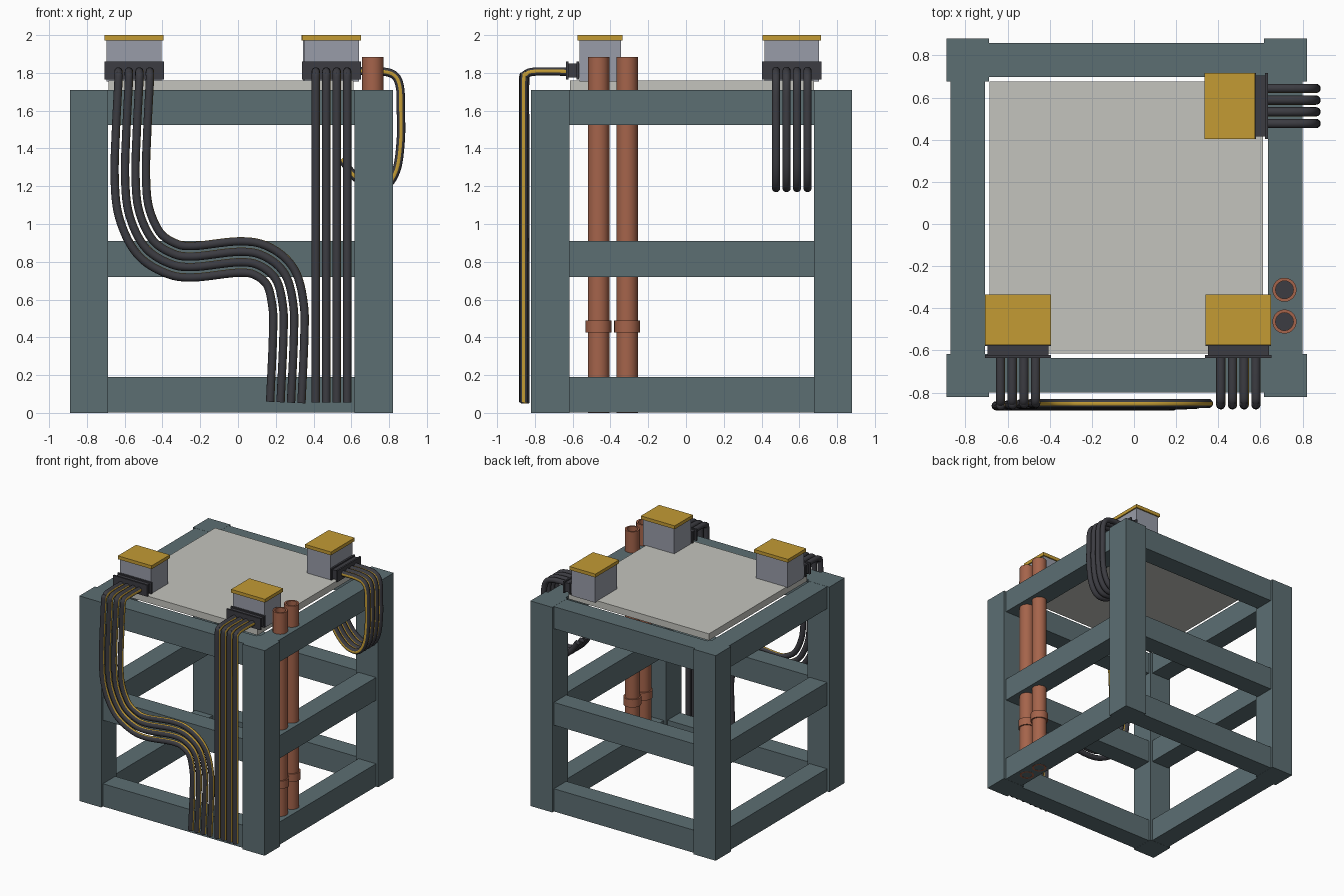
import bpy, bmesh, math
from mathutils import Vector, Quaternion

if "Cube" in bpy.data.objects:
    bpy.data.objects.remove(bpy.data.objects["Cube"])


def material(name, rgb):
    m = bpy.data.materials.new(name)
    m.diffuse_color = (*rgb, 1)
    m.use_nodes = True
    m.node_tree.nodes["Principled BSDF"].inputs["Base Color"].default_value = m.diffuse_color
    return m


TEAL = material("teal_steel", (0.107, 0.156, 0.171))
GOLD = material("gold", (0.546, 0.328, 0.034))
PALE = material("pale_panel", (0.552, 0.552, 0.510))
GREY = material("grey_housing", (0.314, 0.332, 0.392))
DARK = material("charcoal", (0.045, 0.045, 0.054))
COPPER = material("copper", (0.376, 0.127, 0.070))


def finish(bm, name, mats, smooth=False):
    bmesh.ops.recalc_face_normals(bm, faces=bm.faces)
    me = bpy.data.meshes.new(name)
    bm.to_mesh(me)
    bm.free()
    for m in mats:
        me.materials.append(m)
    ob = bpy.data.objects.new(name, me)
    bpy.context.collection.objects.link(ob)
    if smooth:
        bpy.ops.object.select_all(action='DESELECT')
        ob.select_set(True)
        bpy.context.view_layer.objects.active = ob
        bpy.ops.object.shade_smooth_by_angle(angle=math.radians(40))
    return ob


def box(name, lo, hi, mat):
    bm = bmesh.new()
    bmesh.ops.create_cube(bm, size=1)
    for v in bm.verts:
        v.co = [l + (c + 0.5) * (h - l) for c, l, h in zip(v.co, lo, hi)]
    return finish(bm, name, [mat])


def lathe(name, x, y, profile, mat, sides=32):
    """Spin a closed (radius, z) profile round a vertical axis."""
    bm = bmesh.new()
    rings = [[bm.verts.new((x + r * math.cos(2 * math.pi * i / sides),
                            y + r * math.sin(2 * math.pi * i / sides), z))
              for i in range(sides)] for r, z in profile]
    for k, a in enumerate(rings):
        b = rings[(k + 1) % len(rings)]
        for i in range(sides):
            j = (i + 1) % sides
            bm.faces.new((a[i], a[j], b[j], b[i]))
    return finish(bm, name, [mat], True)


def spline(points, steps=8):
    """Catmull-Rom curve through the points."""
    p = [Vector(q) for q in points]
    p = [2 * p[0] - p[1]] + p + [2 * p[-1] - p[-2]]
    out = []
    for i in range(1, len(p) - 2):
        a, b, c, d = p[i - 1:i + 3]
        for k in range(steps):
            t = k / steps
            out.append(0.5 * (2 * b + (c - a) * t + (2 * a - 5 * b + 4 * c - d) * t * t
                              + (3 * b - a - 3 * c + d) * t ** 3))
    out.append(p[-2])
    return out


def cable_bundle(name, points, side, tilt, radius=0.022, sides=16):
    """Four parallel cables, each with a gold stripe along one side."""
    path = spline(points)
    side = Vector(side)
    frames, prev = [], None
    for i, c in enumerate(path):
        t = (path[min(i + 1, len(path) - 1)] - path[max(i - 1, 0)]).normalized()
        if prev:
            side = prev.rotation_difference(t) @ side
        side = (side - t * side.dot(t)).normalized()
        frames.append((c, side.copy(), t.cross(side)))
        prev = t
    for n in range(4):
        off = (n - 1.5) * 0.0555
        bm = bmesh.new()
        rings = []
        for c, s, u in frames:
            ring = []
            for k in range(sides):
                a = 2 * math.pi * k / sides + tilt
                ring.append(bm.verts.new(c + s * (off + radius * math.cos(a))
                                         + u * radius * math.sin(a)))
            rings.append(ring)
        for a, b in zip(rings, rings[1:]):
            for k in range(sides):
                j = (k + 1) % sides
                f = bm.faces.new((a[k], a[j], b[j], b[k]))
                f.material_index = int(k in (0, sides - 1))
        bm.faces.new(rings[0])
        bm.faces.new(rings[-1])
        finish(bm, f"{name}_{n + 1}", [DARK, GOLD], True)


# Frame: four posts and three levels of rails
X0, X1, Y0, Y1, W, H = -0.89, 0.82, -0.82, 0.88, 0.203, 1.71
for sx, x in (("left", X0), ("right", X1 - W)):
    for sy, y in (("front", Y0), ("back", Y1 - W)):
        box(f"{sy}_{sx}_post", (x, y, 0), (x + W, y + W, H), TEAL)
G = 0.02
for level, z0, z1 in (("bottom", 0.001, 0.19), ("middle", 0.72, 0.91), ("top", 1.525, 1.709)):
    for s, y in (("front", Y0), ("back", Y1 - W)):
        box(f"{level}_{s}_rail", (X0 + W, y + G, z0), (X1 - W, y + W - G, z1), TEAL)
    for s, x in (("left", X0), ("right", X1 - W)):
        box(f"{level}_{s}_rail", (x + G, Y0 + W, z0), (x + W - G, Y1 - W, z1), TEAL)

# Top panel
box("top_panel", (-0.685, -0.615, 1.705), (0.612, 0.677, 1.76), PALE)


# Junction boxes with a ridged connector on the outlet side
def junction_box(name, cx, cy, turn):
    def part(label, a0, a1, d0, d1, z0, z1, mat):
        # a runs along the outlet face, d points out of it
        if turn:
            lo, hi = (cx + d0, cy + a0, z0), (cx + d1, cy + a1, z1)
        else:
            lo, hi = (cx + a0, cy - d1, z0), (cx + a1, cy - d0, z1)
        box(f"{name}_{label}", lo, hi, mat)
    part("body", -0.145, 0.145, -0.11, 0.11, 1.755, 1.972, GREY)
    part("lid", -0.156, 0.156, -0.12, 0.12, 1.972, 2.0, GOLD)
    part("connector", -0.145, 0.145, 0.11, 0.18, 1.775, 1.85, DARK)
    part("inner_flange", -0.156, 0.156, 0.111, 0.125, 1.765, 1.86, DARK)
    part("outer_flange", -0.157, 0.157, 0.166, 0.18, 1.765, 1.86, DARK)


junction_box("front_left_box", -0.55, -0.455, False)
junction_box("front_right_box", 0.495, -0.455, False)
junction_box("back_right_box", 0.455, 0.56, True)

# Cable bundles
F = -0.857


def outlet(x):
    return [(x, -0.62, 1.805), (x, -0.72, 1.808), (x, -0.815, 1.805),
            (x, -0.845, 1.79), (x, F, 1.755)]


bend = [(-0.563, 1.5), (-0.57, 1.25), (-0.55, 1.06), (-0.475, 0.9), (-0.36, 0.82),
        (-0.24, 0.80), (0, 0.825), (0.125, 0.805), (0.225, 0.72), (0.265, 0.57),
        (0.268, 0.4), (0.253, 0.055)]
cable_bundle("curved_cable", outlet(-0.55) + [(x, F, z) for x, z in bend], (1, 0, 0), 0.12)
cable_bundle("straight_cable", outlet(0.495) + [(0.495, F, 1.4), (0.495, F, 0.055)],
             (1, 0, 0), 0.12)
loop = [(0.62, 1.81), (0.76, 1.808), (0.83, 1.785), (0.858, 1.72), (0.862, 1.6), (0.862, 1.45),
        (0.84, 1.29), (0.78, 1.2), (0.69, 1.2), (0.61, 1.26), (0.55, 1.345)]
cable_bundle("looped_cable", [(x, 0.56, z) for x, z in loop], (0, -1, 0), 0.0)

# Copper pipes with collars and a dark core
for n, y in enumerate((-0.463, -0.312), 1):
    px = 0.714
    lathe(f"pipe_{n}", px, y, [(0.057, 0), (0.057, 1.885), (0.042, 1.885), (0.042, 0)], COPPER)
    lathe(f"pipe_collar_{n}", px, y, [(0.05, 0.425), (0.068, 0.425), (0.068, 0.49), (0.05, 0.49)],
          COPPER)
    bm = bmesh.new()
    bmesh.ops.create_cone(bm, cap_ends=True, segments=32, radius1=0.043, radius2=0.043, depth=1.78)
    bmesh.ops.translate(bm, verts=bm.verts, vec=(px, y, 0.93))
    finish(bm, f"pipe_core_{n}", [DARK], True)
